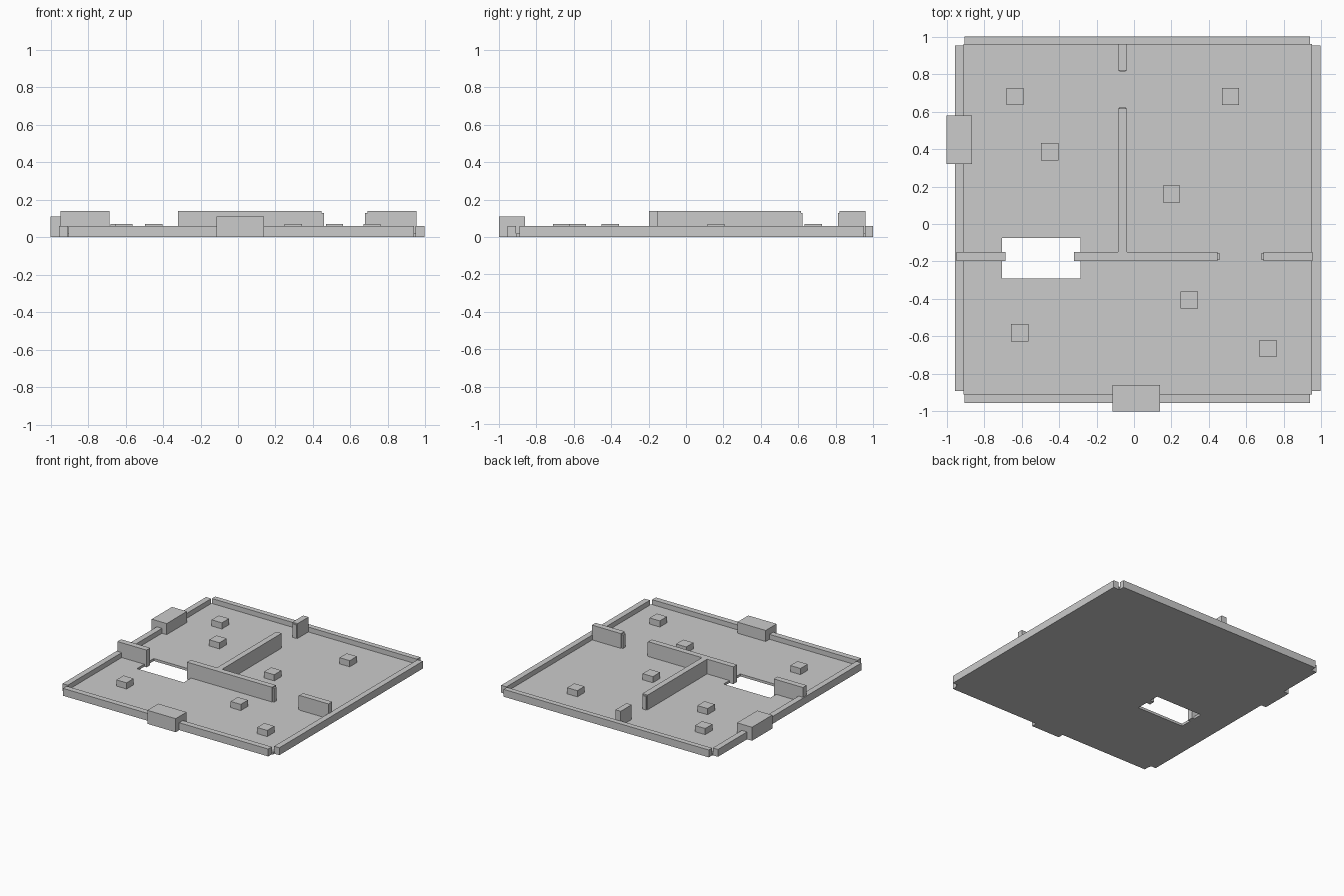
import bpy
import bmesh

cube = bpy.data.objects.get("Cube")
if cube:
    bpy.data.objects.remove(cube, do_unlink=True)

grey = bpy.data.materials.new("plain grey")
grey.use_nodes = True
colour = (0.6, 0.6, 0.6, 1)
grey.diffuse_color = colour
grey.node_tree.nodes["Principled BSDF"].inputs["Base Color"].default_value = colour

FLOOR = 0.02
RIM = 0.06
WALL = 0.14


def finish(name, bm):
    mesh = bpy.data.meshes.new(name)
    bm.to_mesh(mesh)
    bm.free()
    mesh.materials.append(grey)
    obj = bpy.data.objects.new(name, mesh)
    bpy.context.collection.objects.link(obj)
    return obj


def box(name, x0, x1, y0, y1, z1, z0=0):
    bm = bmesh.new()
    bmesh.ops.create_cube(bm, size=1)
    bmesh.ops.scale(bm, vec=(x1 - x0, y1 - y0, z1 - z0), verts=bm.verts)
    bmesh.ops.translate(bm, vec=((x0 + x1) / 2, (y0 + y1) / 2, (z0 + z1) / 2), verts=bm.verts)
    return finish(name, bm)


# Floor sheet with a stair opening, thickened upward
xs = (-0.91, -0.705, -0.285, 0.95)
ys = (-0.91, -0.29, -0.075, 0.96)
bm = bmesh.new()
grid = [[bm.verts.new((x, y, 0)) for y in ys] for x in xs]
for i in range(3):
    for j in range(3):
        if (i, j) != (1, 1):
            bm.faces.new((grid[i][j], grid[i + 1][j], grid[i + 1][j + 1], grid[i][j + 1]))
floor = finish("floor", bm)
thick = floor.modifiers.new("thickness", "SOLIDIFY")
thick.thickness = FLOOR
thick.offset = 1

# Low outer rim, open at the corners
box("front_rim", -0.905, 0.94, -0.955, -0.908, RIM)
box("back_rim", -0.905, 0.94, 0.957, 1.0, RIM)
box("right_rim", -0.955, -0.908, -0.89, 0.953, RIM)
box("left_rim", 0.948, 0.995, -0.89, 0.953, RIM)

# Entrance blocks straddling the rim
box("front_entrance_block", -0.115, 0.14, -1.0, -0.86, 0.11)
box("side_entrance_block", -1.0, -0.865, 0.32, 0.58, 0.11)

# Inner partition walls
box("right_cross_wall", -0.947, -0.685, -0.197, -0.15, WALL)
box("middle_cross_wall", -0.32, 0.445, -0.197, -0.15, WALL)
box("left_cross_wall", 0.69, 0.952, -0.197, -0.15, WALL)
box("spine_wall", -0.085, -0.038, -0.15, 0.615, WALL)
box("back_stub_wall", -0.085, -0.038, 0.82, 0.96, WALL)

# Door jambs on the wall ends
for x in (0.45, 0.685):
    box("cross_wall_jamb", x - 0.008, x + 0.008, -0.19, -0.157, 0.13)
for y in (0.617, 0.82):
    box("spine_wall_jamb", -0.078, -0.045, y - 0.007, y + 0.007, 0.13)

# Scattered low blocks
spots = [(-0.635, 0.68), (0.515, 0.68), (-0.45, 0.385), (0.2, 0.16),
         (0.295, -0.405), (-0.61, -0.58), (0.715, -0.665)]
half = 0.046
for x, y in spots:
    box("floor_block", x - half, x + half, y - half, y + half, 0.07)
